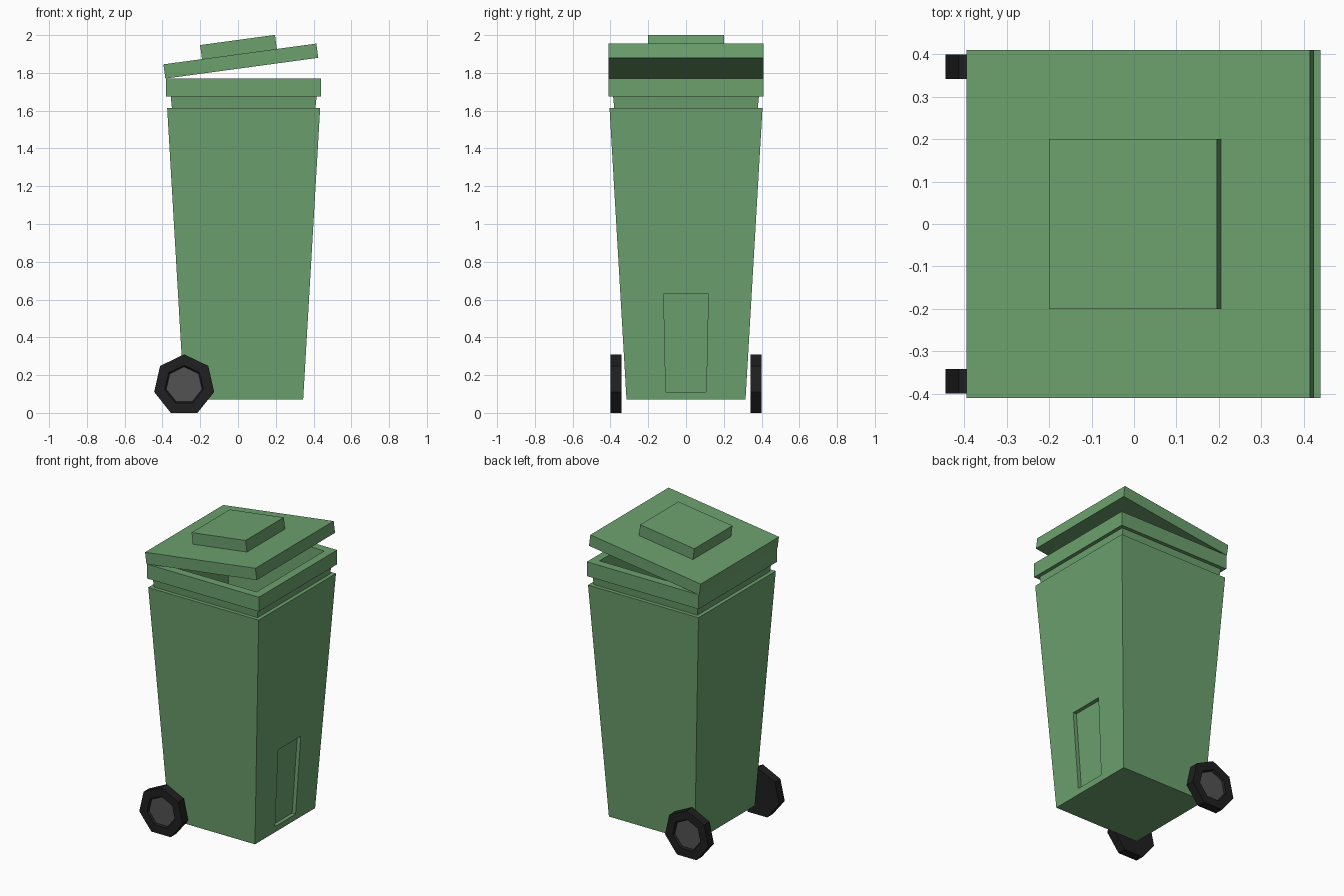
import bpy, bmesh, math
from mathutils import Matrix, Vector

if "Cube" in bpy.data.objects:
    bpy.data.objects.remove(bpy.data.objects["Cube"])


def material(name, rgb):
    m = bpy.data.materials.new(name)
    m.diffuse_color = (*rgb, 1.0)
    m.use_nodes = True
    m.node_tree.nodes["Principled BSDF"].inputs["Base Color"].default_value = m.diffuse_color
    return m


GREEN = material("bin green", (0.15, 0.355, 0.155))
BLACK = material("tyre black", (0.014, 0.014, 0.014))
GREY = material("hub grey", (0.085, 0.085, 0.085))


def finish(bm, name, *mats):
    bmesh.ops.recalc_face_normals(bm, faces=bm.faces)
    me = bpy.data.meshes.new(name)
    bm.to_mesh(me)
    bm.free()
    for m in mats:
        me.materials.append(m)
    ob = bpy.data.objects.new(name, me)
    bpy.context.collection.objects.link(ob)
    return ob


def bridge(bm, a, b):
    """Join two equal vertex loops with quads."""
    n = len(a)
    return [bm.faces.new((a[i], a[(i + 1) % n], b[(i + 1) % n], b[i])) for i in range(n)]


# Bin body: square rings (height, half width) from the base, over the rim, to the inner floor
CX = 0.03
RINGS = [(0.07, 0.315), (1.615, 0.405), (1.615, 0.38), (1.675, 0.386), (1.675, 0.41),
         (1.77, 0.41), (1.77, 0.355), (0.11, 0.27)]
bm = bmesh.new()
loops = [[bm.verts.new((CX + sx * h, sy * h, z))
          for sx, sy in ((1, -1), (1, 1), (-1, 1), (-1, -1))] for z, h in RINGS]
walls = [bridge(bm, a, b) for a, b in zip(loops, loops[1:])]
bm.faces.new(loops[0])
bm.faces.new(loops[-1])

# Recessed panel in the right-hand wall
wall = walls[0][0]
outer = list(wall.verts)
bm.faces.remove(wall)


def wall_x(z):
    return CX + 0.315 + 0.09 * (z - 0.07) / 1.545


panel = [(-0.107, 0.11), (0.107, 0.11), (0.118, 0.63), (-0.118, 0.63)]
edge = [bm.verts.new((wall_x(z), y, z)) for y, z in panel]
back = [bm.verts.new((wall_x(z) - 0.025, y, z)) for y, z in panel]
bridge(bm, outer, edge)
bridge(bm, edge, back)
bm.faces.new(back)
finish(bm, "bin_body", GREEN)


# Lid and raised lid panel, both tilted open about the left edge
TILT = Matrix.Rotation(-math.atan2(0.11, 0.81), 4, 'Y')


def tilted_box(name, centre, size):
    bm = bmesh.new()
    bmesh.ops.create_cube(bm, size=1.0)
    bm.transform(Matrix.Translation(centre) @ TILT @ Matrix.Diagonal((*size, 1.0)))
    return finish(bm, name, GREEN)


tilted_box("lid", Vector((0.015, 0, 1.8625)), (0.817, 0.82, 0.076))
tilted_box("lid_raised_panel", Vector((0.0025, 0, 1.9365)), (0.40, 0.40, 0.076))


# Seven-sided wheels with a slightly sunken hub face
def wheel(name, side):
    bm = bmesh.new()
    rings = [(0.342, 0.163), (0.40, 0.163), (0.40, 0.105), (0.388, 0.097)]
    loops = [[bm.verts.new((-0.285 + r * math.sin(k * math.tau / 7), side * y,
                            0.147 + r * math.cos(k * math.tau / 7)))
              for k in range(7)] for y, r in rings]
    for a, b in zip(loops, loops[1:]):
        bridge(bm, a, b)
    bm.faces.new(loops[0])
    bm.faces.new(loops[-1]).material_index = 1
    return finish(bm, name, BLACK, GREY)


wheel("front_wheel", -1)
wheel("back_wheel", 1)
